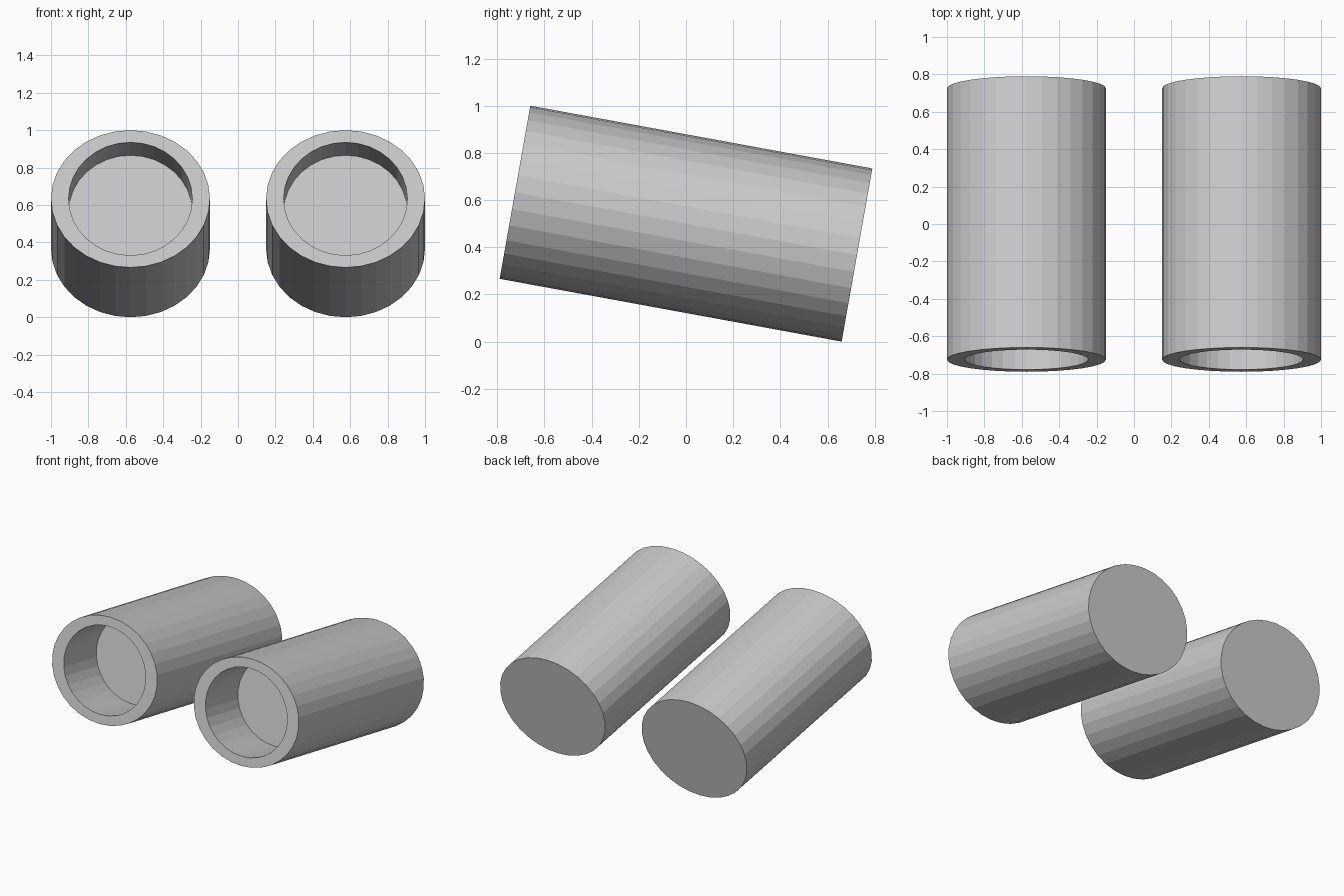
import bpy, bmesh, math
from mathutils import Vector

if "Cube" in bpy.data.objects:
    bpy.data.objects.remove(bpy.data.objects["Cube"])

SEGMENTS = 32
AXIS = Vector((0, 1.45, -0.266))     # full barrel length, tilted nose up
UP = Vector((0, 0.065, 0.367))       # half height of the oval section
SIDE = Vector((0.425, 0, 0))         # half width of the oval section

# (position along axis, width factor, height factor): back cap, rim, recess floor
PROFILE = [
    (0.5, 1, 1),
    (-0.5, 1, 1),
    (-0.5, 0.778, 0.823),
    (-0.24, 0.778, 0.823),
]


def make_tube(name, x):
    bm = bmesh.new()
    rings = []
    for t, w, h in PROFILE:
        ring = []
        for i in range(SEGMENTS):
            a = 2 * math.pi * i / SEGMENTS
            p = AXIS * t + SIDE * (w * math.cos(a)) + UP * (h * math.sin(a))
            ring.append(bm.verts.new(p))
        rings.append(ring)
    # walls between consecutive rings
    for r0, r1 in zip(rings, rings[1:]):
        for i in range(SEGMENTS):
            j = (i + 1) % SEGMENTS
            bm.faces.new((r0[i], r0[j], r1[j], r1[i]))
    # back cap and recess floor
    bm.faces.new(rings[0])
    bm.faces.new(rings[-1])
    bmesh.ops.recalc_face_normals(bm, faces=bm.faces)
    mesh = bpy.data.meshes.new(name)
    bm.to_mesh(mesh)
    bm.free()
    obj = bpy.data.objects.new(name, mesh)
    obj.location = (x, 0, 0.5)
    bpy.context.collection.objects.link(obj)


# Matching pair of tubes
make_tube("left_tube", -0.575)
make_tube("right_tube", 0.575)
